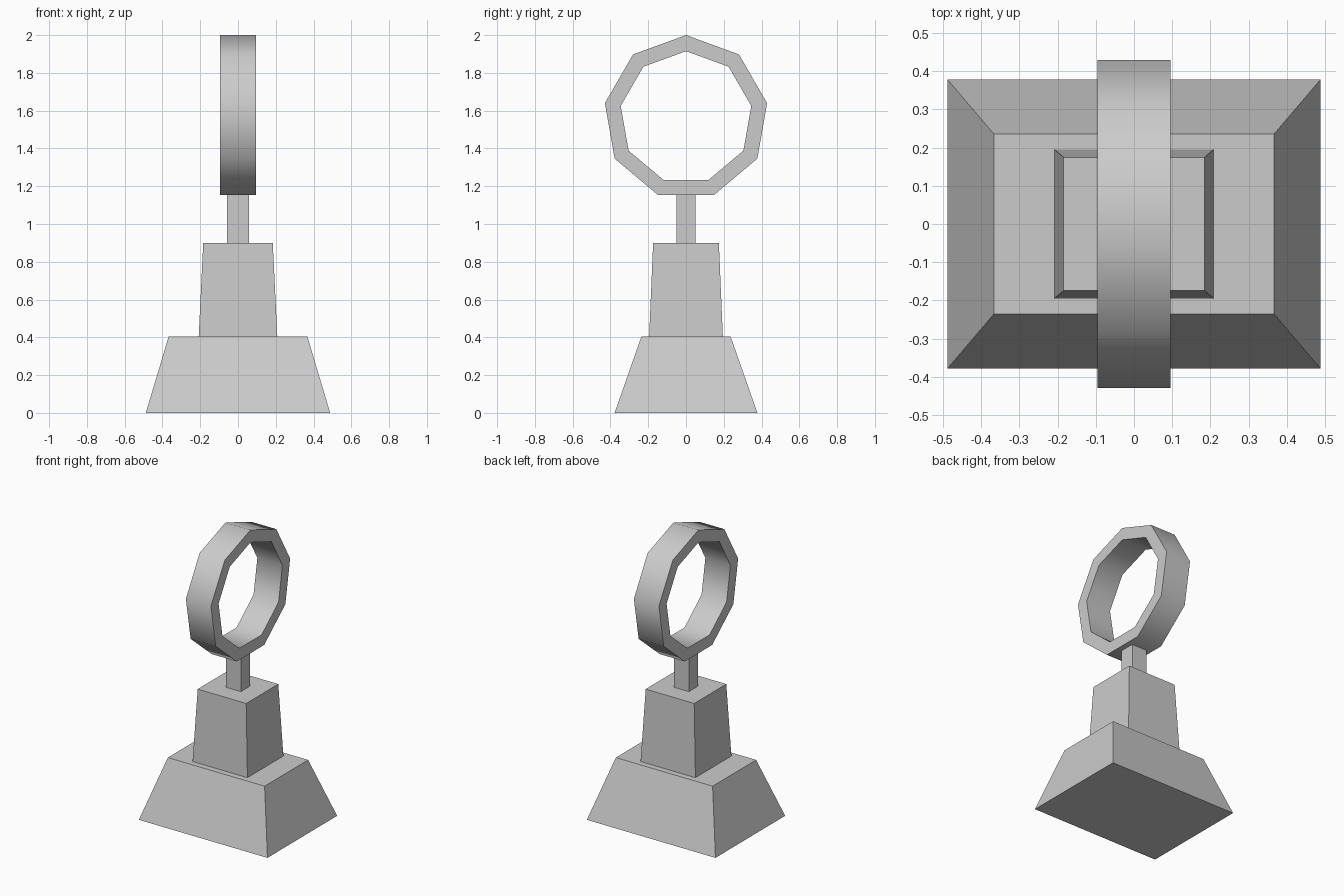
import bpy, bmesh, math

if "Cube" in bpy.data.objects:
    bpy.data.objects.remove(bpy.data.objects["Cube"])


def finish(name, bm):
    bmesh.ops.recalc_face_normals(bm, faces=bm.faces)
    mesh = bpy.data.meshes.new(name)
    bm.to_mesh(mesh)
    bm.free()
    obj = bpy.data.objects.new(name, mesh)
    bpy.context.collection.objects.link(obj)
    return obj


def bridge_loops(bm, loops, cyclic=False):
    n = len(loops[0])
    count = len(loops) if cyclic else len(loops) - 1
    for i in range(count):
        a, b = loops[i], loops[(i + 1) % len(loops)]
        for j in range(n):
            k = (j + 1) % n
            bm.faces.new((a[j], a[k], b[k], b[j]))


def tapered_block(name, z0, half0, z1, half1):
    bm = bmesh.new()
    corners = [(-1, -1), (1, -1), (1, 1), (-1, 1)]
    loops = [[bm.verts.new((sx * hx, sy * hy, z)) for sx, sy in corners]
             for z, (hx, hy) in ((z0, half0), (z1, half1))]
    bridge_loops(bm, loops)
    for loop in loops:
        bm.faces.new(loop)
    return finish(name, bm)


def ring(name, sides, outer, inner, half_width, zc):
    bm = bmesh.new()
    section = [(outer, -half_width), (outer, half_width),
               (inner, half_width), (inner, -half_width)]
    loops = []
    for i in range(sides):
        a = 2 * math.pi * i / sides
        loops.append([bm.verts.new((x, r * math.sin(a), zc + r * math.cos(a)))
                      for r, x in section])
    bridge_loops(bm, loops, cyclic=True)
    return finish(name, bm)


# Stepped pedestal
tapered_block("base", 0, (0.488, 0.378), 0.405, (0.367, 0.236))
tapered_block("pedestal", 0.405, (0.208, 0.195), 0.90, (0.184, 0.174))

# Short post carrying the ring
tapered_block("post", 0.90, (0.057, 0.051), 1.156, (0.057, 0.051))

# Nine-sided ring, one corner pointing up
hoop = ring("ring", 9, 0.436, 0.351, 0.095, 1.564)
bpy.context.view_layer.objects.active = hoop
hoop.select_set(True)
bpy.ops.object.shade_smooth_by_angle(angle=math.radians(60))
